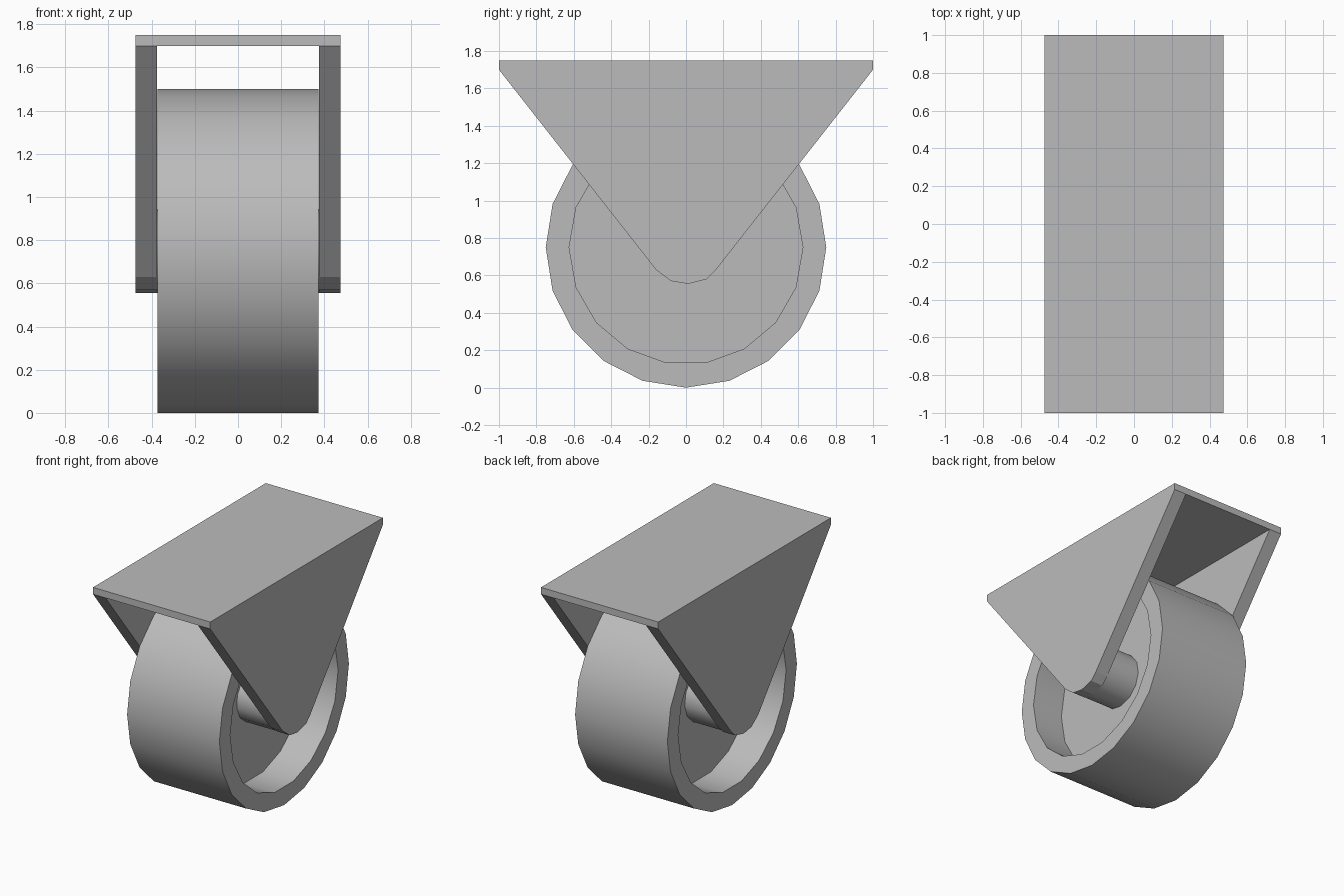
import bpy, bmesh
from math import sin, cos, pi, radians
from mathutils import Vector

cube = bpy.data.objects.get("Cube")
if cube:
    bpy.data.objects.remove(cube, do_unlink=True)

grey = bpy.data.materials.new("plain grey")
grey.use_nodes = True
colour = (0.5, 0.5, 0.5, 1)
grey.diffuse_color = colour
grey.node_tree.nodes["Principled BSDF"].inputs["Base Color"].default_value = colour

AXLE_Z = 0.75


def finish(name, bm, smooth=False):
    bmesh.ops.recalc_face_normals(bm, faces=bm.faces)
    mesh = bpy.data.meshes.new(name)
    bm.to_mesh(mesh)
    bm.free()
    mesh.materials.append(grey)
    obj = bpy.data.objects.new(name, mesh)
    bpy.context.collection.objects.link(obj)
    if smooth:
        bpy.ops.object.select_all(action="DESELECT")
        obj.select_set(True)
        bpy.context.view_layer.objects.active = obj
        bpy.ops.object.shade_smooth_by_angle(angle=radians(32))
    return obj


def circle(radius, sides, start):
    angles = [start + 2 * pi * i / sides for i in range(sides)]
    return [(radius * cos(a), AXLE_Z + radius * sin(a)) for a in angles]


def ring(bm, profile, x):
    return [bm.verts.new((x, y, z)) for y, z in profile]


def wall(bm, a, b):
    for i in range(len(a)):
        j = (i + 1) % len(a)
        bm.faces.new((a[i], a[j], b[j], b[i]))


def prism(name, profile, x0, x1, smooth=False):
    bm = bmesh.new()
    a, b = ring(bm, profile, x0), ring(bm, profile, x1)
    wall(bm, a, b)
    bm.faces.new(a)
    bm.faces.new(b)
    return finish(name, bm, smooth)


# Wheel: tread, flat rims and a recessed disc on each side
bm = bmesh.new()
tread = []
for side in (-1, 1):
    outer = ring(bm, circle(0.75, 20, -pi / 2), side * 0.374)
    rim = ring(bm, circle(0.625, 18, 0), side * 0.374)
    floor = ring(bm, circle(0.625, 18, 0), side * 0.125)
    tread.append(outer)
    wall(bm, rim, floor)
    bm.faces.new(floor)
    edges = []
    for loop in (outer, rim):
        for i, v in enumerate(loop):
            w = loop[(i + 1) % len(loop)]
            edges.append(bm.edges.get((v, w)) or bm.edges.new((v, w)))
    bmesh.ops.triangle_fill(bm, edges=edges, use_beauty=True, normal=Vector((side, 0, 0)))
wall(bm, *tread)
finish("wheel", bm, True)

# Hub through the wheel
prism("hub", circle(0.195, 13, radians(-87)), -0.376, 0.376, True)

# Fork sides, tapering to a rounded foot
fork = [(-1, 1.7), (-0.16, 0.63), (-0.08, 0.57), (0.01, 0.555),
        (0.11, 0.58), (0.16, 0.63), (1, 1.7)]
for name, side in (("left_fork", 1), ("right_fork", -1)):
    prism(name, fork, side * 0.375, side * 0.475)

# Mounting plate
prism("mounting_plate", [(-1, 1.7), (1, 1.7), (1, 1.75), (-1, 1.75)], -0.475, 0.475)
